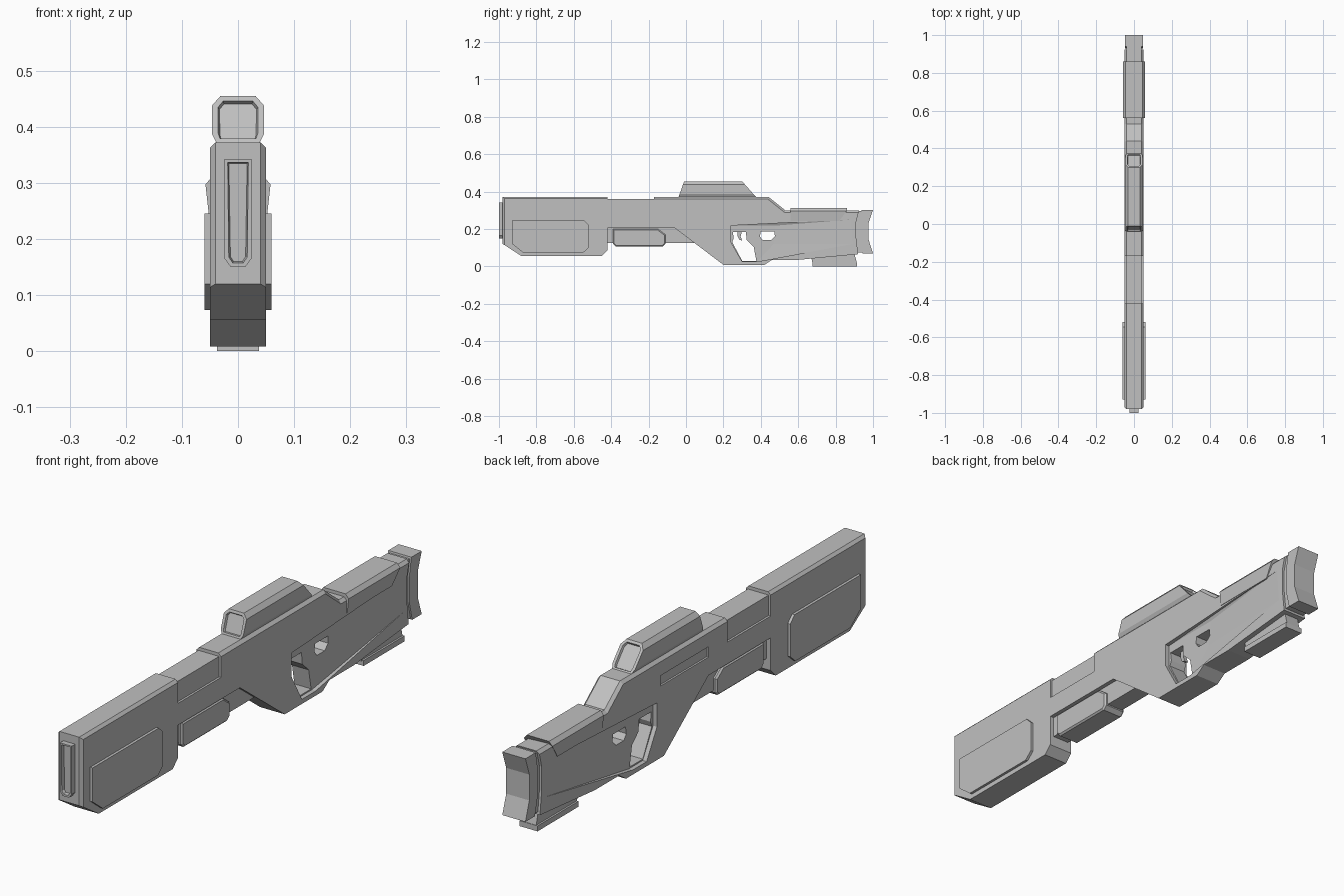
import bpy, bmesh
from mathutils import Vector

cube = bpy.data.objects.get("Cube")
if cube:
    bpy.data.objects.remove(cube, do_unlink=True)

grey = bpy.data.materials.new("plain grey")
grey.use_nodes = True
colour = (0.53, 0.53, 0.53, 1)
grey.diffuse_color = colour
grey.node_tree.nodes["Principled BSDF"].inputs["Base Color"].default_value = colour


def finish(name, bm):
    bmesh.ops.recalc_face_normals(bm, faces=bm.faces)
    mesh = bpy.data.meshes.new(name)
    bm.to_mesh(mesh)
    bm.free()
    mesh.materials.append(grey)
    obj = bpy.data.objects.new(name, mesh)
    bpy.context.collection.objects.link(obj)
    return obj


def loft(name, ring_a, ring_b):
    """Solid between two matching rings of points."""
    bm = bmesh.new()
    a = [bm.verts.new(p) for p in ring_a]
    b = [bm.verts.new(p) for p in ring_b]
    bm.faces.new(a)
    bm.faces.new(b[::-1])
    for i in range(len(a)):
        j = (i + 1) % len(a)
        bm.faces.new((a[i], b[i], b[j], a[j]))
    return finish(name, bm)


def plate(name, profile, x0, x1, bevel=0, rule=None):
    """Side profile (y, z) extruded over x, with chosen rim edges chamfered."""
    obj = loft(name, [(x0, y, z) for y, z in profile], [(x1, y, z) for y, z in profile])
    if bevel:
        bm = bmesh.new()
        bm.from_mesh(obj.data)
        rim = [e for e in bm.edges
               if abs(e.verts[0].co.x - e.verts[1].co.x) < 1e-5
               and (rule is None or all(rule(v.co) for v in e.verts))]
        bmesh.ops.bevel(bm, geom=rim, offset=bevel, segments=1, affect='EDGES')
        bm.to_mesh(obj.data)
        bm.free()
    return obj


def box_profile(y0, y1, z0, z1):
    return [(y0, z0), (y1, z0), (y1, z1), (y0, z1)]


def hull(name, points):
    bm = bmesh.new()
    for p in points:
        bm.verts.new(p)
    bmesh.ops.convex_hull(bm, input=bm.verts)
    return finish(name, bm)


def cut(obj, cutter):
    mod = obj.modifiers.new("cut", 'BOOLEAN')
    mod.operation = 'DIFFERENCE'
    mod.solver = 'EXACT'
    mod.object = cutter
    bpy.context.view_layer.objects.active = obj
    bpy.ops.object.modifier_apply(modifier=mod.name)
    bpy.data.objects.remove(cutter, do_unlink=True)


def inset_ends(obj, direction, thickness, depth):
    """Sink a framed window into the face that points along y."""
    bm = bmesh.new()
    bm.from_mesh(obj.data)
    faces = [max(bm.faces, key=lambda f: f.normal.y * direction * f.calc_area())]
    bmesh.ops.inset_region(bm, faces=faces, thickness=thickness)
    bmesh.ops.inset_region(bm, faces=faces, thickness=0.003, depth=-depth)
    bm.to_mesh(obj.data)
    bm.free()


# Receiver and stock in one piece
body = plate("receiver_and_stock", [
    (-0.42, 0.205), (-0.06, 0.205), (0.2, 0.008), (0.42, 0.008), (0.46, 0.035),
    (0.6, 0.035), (0.92, 0.065), (0.91, 0.15), (0.91, 0.24), (0.925, 0.3),
    (0.53, 0.3), (0.44, 0.372), (-0.42, 0.372)], -0.05, 0.05, 0.011, lambda p: p.z > 0.29)

# Stepped-in channel between front housing and receiver
for s in (-1, 1):
    cut(body, plate("channel_cutter", box_profile(-0.43, -0.17, 0.285, 0.4), s * 0.042, s * 0.07))
cut(body, plate("channel_top_cutter", box_profile(-0.43, -0.17, 0.36, 0.4), -0.1, 0.1))

# Hollowed sides around the grip, fading out toward the stock
for s in (-1, 1):
    inner = [(0.24, 0.218), (0.24, 0.13), (0.3, 0.025), (0.38, 0.025), (0.47, 0.12), (0.48, 0.218)]
    tail = [(0.88, 0.25), (0.89, 0.12)]
    points = [(s * 0.034, y, z) for y, z in inner] + [(s * 0.05, y, z) for y, z in tail]
    points += [(s * 0.06, y, z) for y, z in inner + tail]
    cut(body, hull("grip_cutter", points))

# Trigger opening and thumb hole
cut(body, plate("trigger_cutter", [
    (0.25, 0.185), (0.255, 0.15), (0.247, 0.13), (0.3, 0.03), (0.376, 0.03),
    (0.362, 0.105), (0.325, 0.14), (0.32, 0.185)], -0.1, 0.1))
cut(body, plate("thumb_cutter", [
    (0.4, 0.187), (0.395, 0.16), (0.41, 0.14), (0.455, 0.14), (0.475, 0.16), (0.473, 0.187)],
    -0.1, 0.1))

# Ejection slot on one side only
cut(body, plate("slot_cutter", box_profile(-0.06, 0.22, 0.272, 0.31), -0.07, -0.043))

plate("trigger", [(0.275, 0.19), (0.3, 0.19), (0.292, 0.16), (0.3, 0.138), (0.285, 0.142),
                  (0.276, 0.162)], -0.008, 0.008)

# Front housing with chamfered top and muzzle end
plate("front_housing", [
    (-0.98, 0.12), (-0.88, 0.055), (-0.45, 0.055), (-0.42, 0.085), (-0.42, 0.372),
    (-0.98, 0.372)], -0.05, 0.05, 0.01, lambda p: p.z > 0.3 or p.y < -0.97)
for s, side in ((-1, "right"), (1, "left")):
    plate(side + "_housing_panel", [
        (-0.93, 0.12), (-0.87, 0.073), (-0.55, 0.073), (-0.52, 0.1), (-0.52, 0.22),
        (-0.545, 0.245), (-0.93, 0.245)], s * 0.045, s * 0.06)

# Muzzle frame with sunken slot
outline = [(-0.024, 0.165), (-0.013, 0.15), (0.013, 0.15), (0.024, 0.165), (0.024, 0.342), (-0.024, 0.342)]
muzzle = loft("muzzle", [(x, -1, z) for x, z in outline], [(x, -0.97, z) for x, z in outline])
inset_ends(muzzle, -1, 0.008, 0.012)

# Lower rail and fore grip
plate("lower_rail", [(-0.43, 0.125), (0.06, 0.125), (0.06, 0.21), (-0.43, 0.21)], -0.034, 0.034)
plate("fore_grip", [(-0.39, 0.12), (-0.375, 0.105), (-0.125, 0.105), (-0.11, 0.12),
                    (-0.11, 0.17), (-0.15, 0.2), (-0.39, 0.2)], -0.046, 0.046, 0.006)

# Sight with slanted ends and framed windows
section = [(-0.038, 0.37), (0.038, 0.37), (0.046, 0.386), (0.046, 0.438), (0.031, 0.455),
           (-0.031, 0.455), (-0.046, 0.438), (-0.046, 0.386)]
rise = lambda z: (z - 0.37) / 0.085
sight = loft("sight", [(x, -0.04 + 0.03 * rise(z), z) for x, z in section],
             [(x, 0.375 - 0.075 * rise(z), z) for x, z in section])
inset_ends(sight, -1, 0.011, 0.008)
inset_ends(sight, 1, 0.011, 0.008)

# Cheek rest wrapped over the stock
cheek = [(-0.052, 0.243), (0.052, 0.243), (0.058, 0.297), (0.045, 0.312), (-0.045, 0.312), (-0.058, 0.297)]
loft("cheek_rest", [(x, 0.56, z) for x, z in cheek],
     [(x, 0.82 + 0.04 * min(1, (z - 0.243) / 0.054), z) for x, z in cheek])

# Butt: recessed neck and flared concave pad
plate("butt_neck", [(0.9, 0.075), (0.95, 0.075), (0.95, 0.295), (0.9, 0.295)], -0.041, 0.041)
curve = [(0.07, 1), (0.14, 0.977), (0.235, 0.977), (0.302, 1)]
front = [(0.945, 0.07), (0.928, 0.14), (0.928, 0.235), (0.94, 0.302)]
plate("butt_pad", front[::-1] + [(y, z) for z, y in curve], -0.047, 0.047)

# Foot under the stock
plate("stock_foot", [(0.67, 0.05), (0.677, 0.012), (0.915, 0.012), (0.9, 0.07)], -0.03, 0.03)
plate("stock_foot_sole", box_profile(0.677, 0.915, 0, 0.02), -0.037, 0.037)
